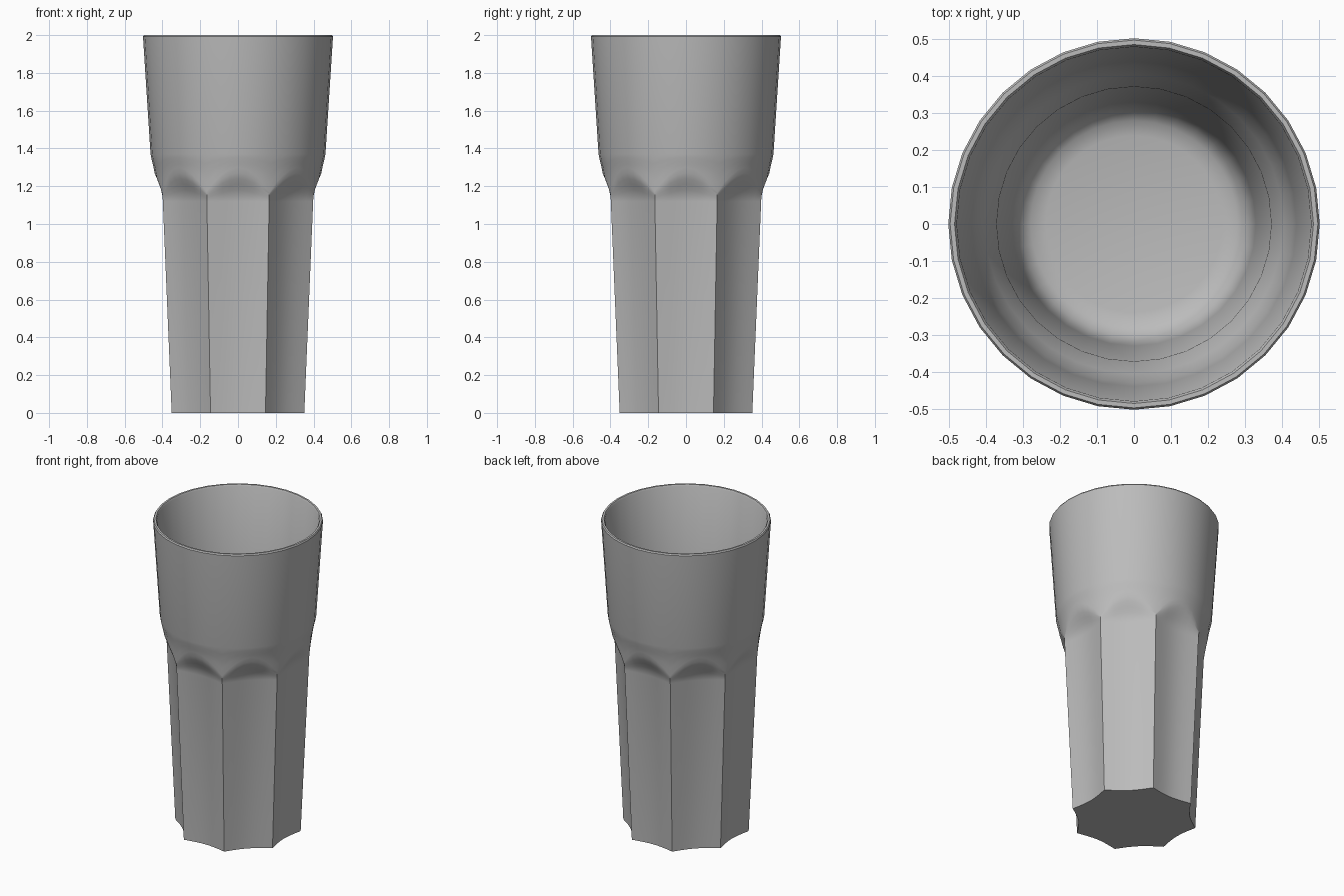
import bpy
import bmesh
from math import sin, cos, pi, radians

cube = bpy.data.objects.get("Cube")
if cube:
    bpy.data.objects.remove(cube)

SIDES = 64            # columns; every second one lies on a chord of the rim
PER_FLUTE = 8
RIDGE_Z, ARCH_Z, BLEND_Z, SHOULDER_Z = 1.17, 1.30, 1.12, 1.37
SAG = 0.02            # hollow of each flute

# Outer body profile as (height, radius)
BODY = [(0, 0.38), (1.17, 0.433), (1.25, 0.439), (1.3, 0.447),
        (1.34, 0.457), (SHOULDER_Z, 0.463), (2, 0.503)]


def body_radius(z):
    for (z0, r0), (z1, r1) in zip(BODY, BODY[1:]):
        if z <= z1:
            return r0 + (r1 - r0) * (z - z0) / (z1 - z0)
    return BODY[-1][1]


def flute_pos(i):
    """Position across a flute, from -1 to 1."""
    half = PER_FLUTE // 2
    return ((i + half) % PER_FLUTE - half) / half


def arch_height(u):
    return RIDGE_Z + (ARCH_Z - RIDGE_Z) * (1 - abs(u) ** 1.8)


def flute_radius(u, z):
    ridge = 0.38 + 0.053 * z / RIDGE_Z
    half = pi / 8
    return ridge * cos(half) / cos(u * half) - SAG * (1 - u * u)


def chord(i):
    return cos(2 * pi / SIDES) if i % 2 else 1


def flute_point(i, s):
    """Scoop under the arch: s = 0 at the arch, 1 where the flute runs straight."""
    u = flute_pos(i)
    top = arch_height(u)
    z = top + (BLEND_Z - top) * s
    step = body_radius(top) * chord(i) - flute_radius(u, top)
    return flute_radius(u, z) + step * (0.5 + 0.5 * cos(pi * s)), z


def shoulder_point(i, k):
    top = arch_height(flute_pos(i))
    z = top + (SHOULDER_Z - top) * k
    return body_radius(z) * chord(i), z


bm = bmesh.new()
rings = []


def add_ring(point):
    ring = []
    for i in range(SIDES):
        r, z = point(i)
        a = 2 * pi * i / SIDES
        ring.append(bm.verts.new((r * cos(a), r * sin(a), z)))
    if rings:
        for i in range(SIDES):
            j = (i + 1) % SIDES
            bm.faces.new((rings[-1][i], rings[-1][j], ring[j], ring[i]))
    rings.append(ring)


# Fluted lower body and scooped arches
add_ring(lambda i: (flute_radius(flute_pos(i), 0), 0))
for n in range(6, -1, -1):
    add_ring(lambda i: flute_point(i, n / 6))
# Rounded shoulder
for n in range(1, 5):
    add_ring(lambda i: shoulder_point(i, n / 4))
# Upper wall, rim and inside down to the floor
LINING = [(0.503, 1.992), (0.498, 2), (0.486, 2), (0.48, 1.99),
          (0.44, 1.36), (0.43, 1.29), (0.405, 1.21), (0.372, 1.15),
          (0.33, 0.2), (0.322, 0.13), (0.305, 0.09), (0.28, 0.07), (0.24, 0.06)]
for radius, height in LINING:
    add_ring(lambda i: (radius * chord(i), height))
# Floor and underside
bm.faces.new(rings[-1])
bm.faces.new(reversed(rings[0]))
bmesh.ops.recalc_face_normals(bm, faces=bm.faces)

mesh = bpy.data.meshes.new("tumbler")
bm.to_mesh(mesh)
bm.free()
tumbler = bpy.data.objects.new("tumbler", mesh)
bpy.context.collection.objects.link(tumbler)

# One plain grey
grey = bpy.data.materials.new("grey")
grey.use_nodes = True
colour = (0.5, 0.5, 0.5, 1)
grey.diffuse_color = colour
grey.node_tree.nodes["Principled BSDF"].inputs["Base Color"].default_value = colour
mesh.materials.append(grey)

bpy.context.view_layer.objects.active = tumbler
tumbler.select_set(True)
bpy.ops.object.shade_smooth_by_angle(angle=radians(30))
